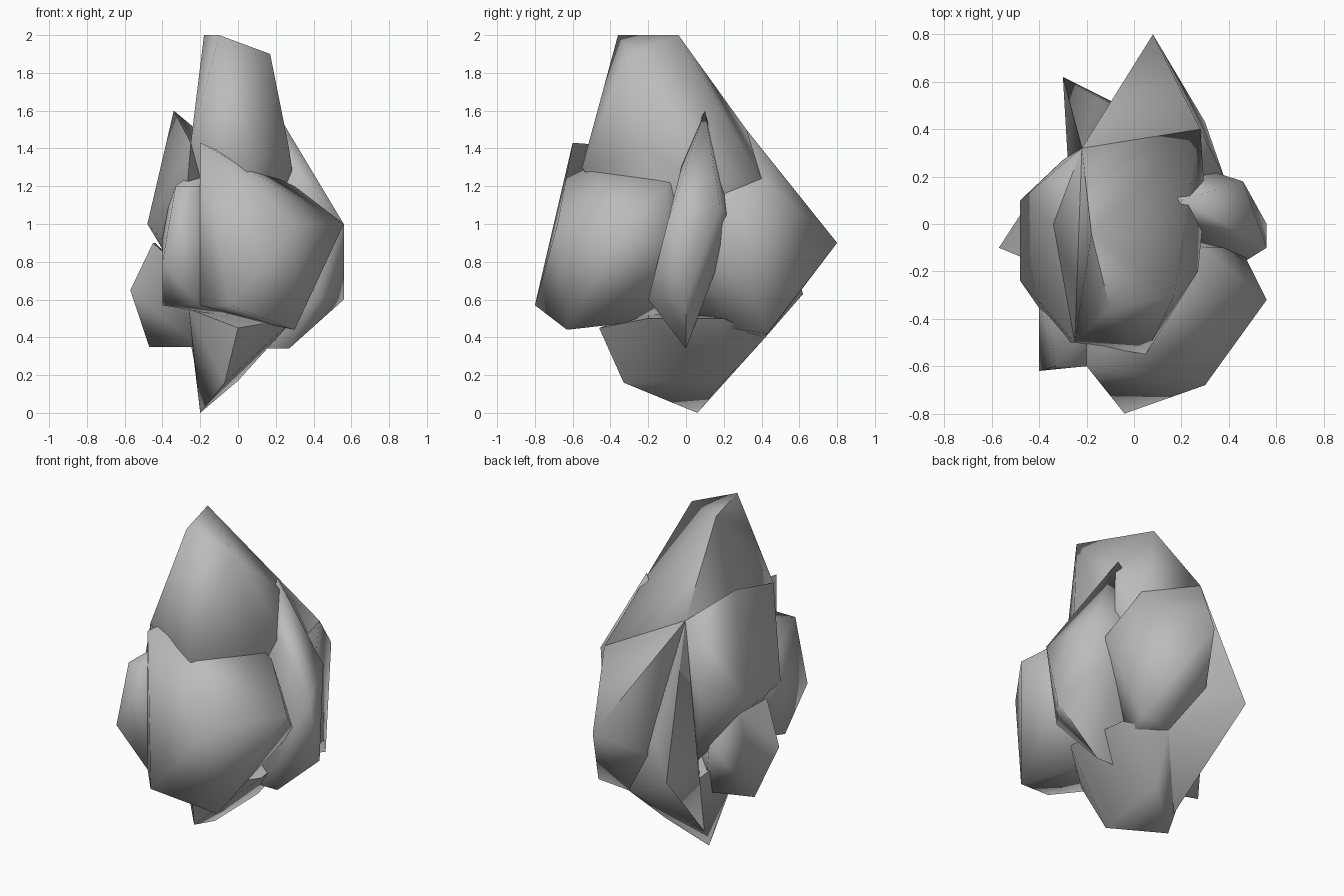
import bpy, bmesh, math

cube = bpy.data.objects.get("Cube")
if cube:
    bpy.data.objects.remove(cube, do_unlink=True)

grey = (.5, .5, .5, 1)
stone = bpy.data.materials.new("grey stone")
stone.use_nodes = True
stone.diffuse_color = grey
stone.node_tree.nodes["Principled BSDF"].inputs["Base Color"].default_value = grey


def shard(name, *corners):
    """Convex chunk of rock spanned by its corners."""
    bm = bmesh.new()
    for corner in corners:
        bm.verts.new(corner)
    hull = bmesh.ops.convex_hull(bm, input=bm.verts[:])
    loose = [item for item in hull["geom_interior"] if isinstance(item, bmesh.types.BMVert)]
    bmesh.ops.delete(bm, geom=loose, context="VERTS")
    bmesh.ops.recalc_face_normals(bm, faces=bm.faces[:])
    mesh = bpy.data.meshes.new(name)
    bm.to_mesh(mesh)
    bm.free()
    mesh.materials.append(stone)
    rock = bpy.data.objects.new(name, mesh)
    bpy.context.collection.objects.link(rock)
    bpy.ops.object.select_all(action="DESELECT")
    bpy.context.view_layer.objects.active = rock
    rock.select_set(True)
    bpy.ops.object.shade_smooth_by_angle(angle=math.radians(75))


# Corners where neighbouring chunks meet
rear_knee = (-.22, .32, 1.5)
rear_shoulder = (.28, .4, 1.24)
front_shoulder = (-.25, -.5, 1.43)
rear_foot = (.1, .42, .4)
core = (0, -.1, .5)

# Tall peak
shard("peak", (-.18, -.04, 2), (-.1, -.36, 2), (.17, -.3, 1.9),
      (.05, -.55, 1.3), (.27, -.2, 1.4), (.3, .1, 1.2),
      front_shoulder, rear_knee, rear_shoulder, core)

# Back mass running down to the rear tip
shard("back_block", (.08, .8, .9), (.3, .43, .42), (.38, .2, 1),
      (-.2, .35, .6), (.1, 0, 1.3), rear_knee, rear_shoulder, rear_foot, core)

# Front slab with a flat broken face
shard("front_block", (-.2, -.6, 1.43), (.3, -.68, 1), (-.04, -.8, .57), (.56, -.32, 1),
      (.3, -.63, .44), (-.2, -.6, .57), (.3, -.1, 1.2), (-.2, -.2, 1.4),
      (0, 0, 1.3), (.45, -.1, .8), core)

# Flake beside the front slab
shard("front_flake", (-.33, -.6, 1.2), (-.4, -.62, .8), (-.4, -.4, .57), (-.2, -.6, .57),
      (-.2, -.6, 1.2), (-.2, -.2, 1.3), (-.4, -.2, 1), core)

# Side chunk on the left
shard("left_block", (.2, .1, 1.6), (.46, .18, 1.1), (.56, -.1, 1), (.56, 0, .6),
      (.27, 0, .34), (.1, 0, .34), (.24, .25, 1), (.4, -.2, .6),
      (.2, 0, 1.4), (0, .2, 1.2))

# Two chunks on the right
shard("right_upper_block", (-.34, 0, 1.6), (-.48, -.24, 1), (-.48, .1, 1), (-.3, .27, 1),
      (-.3, -.5, .8), (-.24, .25, .6), rear_knee, front_shoulder, core)
shard("right_lower_block", (-.57, -.1, .65), (-.47, 0, .35), (-.44, .1, .9),
      (-.2, -.1, .35), (-.2, .1, .35), (-.3, .2, .7), (-.45, -.15, .9), core)

# Pointed underside with the rear spur
shard("base_point", (-.2, .06, 0), (-.07, -.33, .16), (0, .2, .17),
      (-.26, .25, .5), (-.26, -.2, .55), (0, -.46, .45), (.3, -.2, .5),
      (.25, .2, .5), rear_foot)
shard("rear_spur", (-.3, .62, .63), (-.16, .54, .85), (-.28, .28, .6), (0, .3, 1),
      (-.2, .1, .1), rear_knee, rear_foot)
